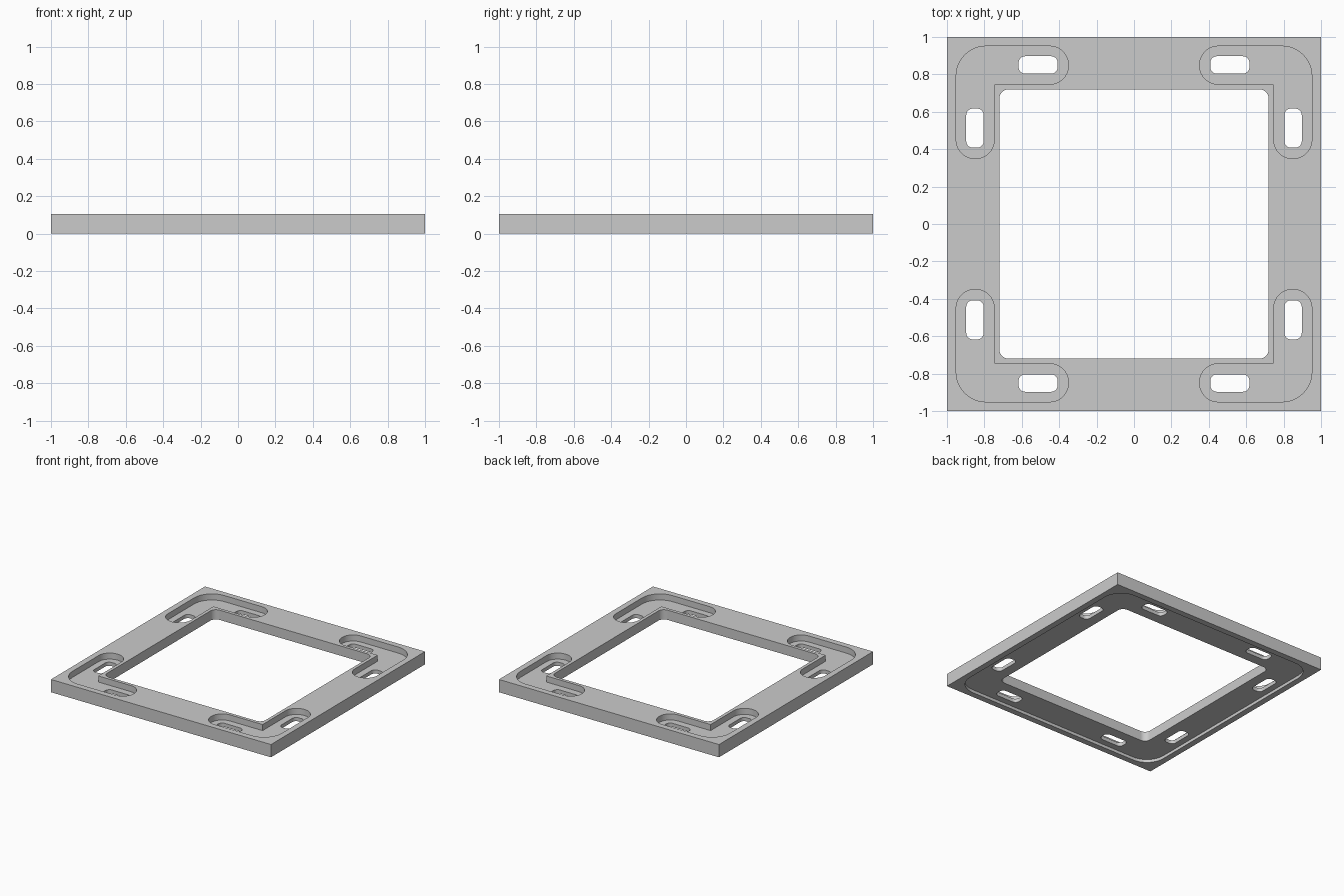
import bpy, bmesh
from math import pi, cos, sin
from mathutils import Vector

if "Cube" in bpy.data.objects:
    bpy.data.objects.remove(bpy.data.objects["Cube"])


def rounded(corners, seg=10):
    """Outline from (x, y, radius) corners; a zero radius stays sharp."""
    pts = []
    for i, (x, y, r) in enumerate(corners):
        p = Vector((x, y))
        if r == 0:
            pts.append(p)
            continue
        a = (Vector(corners[i - 1][:2]) - p).normalized()
        b = (Vector(corners[(i + 1) % len(corners)][:2]) - p).normalized()
        for k in range(seg + 1):
            t = k / seg * pi / 2
            pts.append(p + a * r * (1 - sin(t)) + b * r * (1 - cos(t)))
    return pts


def rect(x0, y0, x1, y1, r=0):
    return rounded([(x0, y0, r), (x1, y0, r), (x1, y1, r), (x0, y1, r)])


def prism(name, outlines, z0, z1):
    bm = bmesh.new()
    for pts in outlines:
        face = bm.faces.new([bm.verts.new((p.x, p.y, z0)) for p in pts])
        top = bmesh.ops.extrude_face_region(bm, geom=[face])["geom"]
        bmesh.ops.translate(bm, vec=(0, 0, z1 - z0),
                            verts=[v for v in top if isinstance(v, bmesh.types.BMVert)])
    bmesh.ops.recalc_face_normals(bm, faces=bm.faces[:])
    mesh = bpy.data.meshes.new(name)
    bm.to_mesh(mesh)
    bm.free()
    obj = bpy.data.objects.new(name, mesh)
    bpy.context.collection.objects.link(obj)
    return obj


def four_corners(outlines):
    return [[Vector((p.x * sx, p.y * sy)) for p in pts]
            for pts in outlines for sx in (1, -1) for sy in (1, -1)]


H = 0.105          # plate thickness
RECESS = 0.025     # underside recess depth
FLOOR = 0.055      # pocket floor height

frame = prism("frame_plate", [rect(-1, -1, 1, 1)], 0, H)

# L-shaped pocket and its two slots in the +x +y corner
pocket = rounded([(0.35, 0.747, 0.1), (0.747, 0.747, 0), (0.747, 0.35, 0.1),
                  (0.951, 0.35, 0.1), (0.951, 0.951, 0.16), (0.351, 0.951, 0.1)])
slots = [rect(0.408, 0.804, 0.617, 0.897, 0.035),
         rect(0.804, 0.408, 0.897, 0.617, 0.035)]

cutters = [
    prism("window_cutter", [rect(-0.72, -0.72, 0.72, 0.72, 0.05)], -0.1, 0.3),
    prism("underside_recess_cutter", [rect(-0.95, -0.95, 0.95, 0.95, 0.16)], -0.1, RECESS),
    prism("pocket_cutter", four_corners([pocket]), FLOOR, 0.3),
    prism("slot_cutter", four_corners(slots), -0.2, 0.4),
]

# Cut the plate, then discard the cutters
bpy.context.view_layer.objects.active = frame
frame.select_set(True)
for cutter in cutters:
    cutter.hide_render = True
    mod = frame.modifiers.new(cutter.name, 'BOOLEAN')
    mod.operation = 'DIFFERENCE'
    mod.solver = 'EXACT'
    mod.object = cutter
    bpy.ops.object.modifier_apply(modifier=mod.name)
    bpy.data.objects.remove(cutter)

bpy.ops.object.shade_smooth_by_angle(angle=pi / 6)
